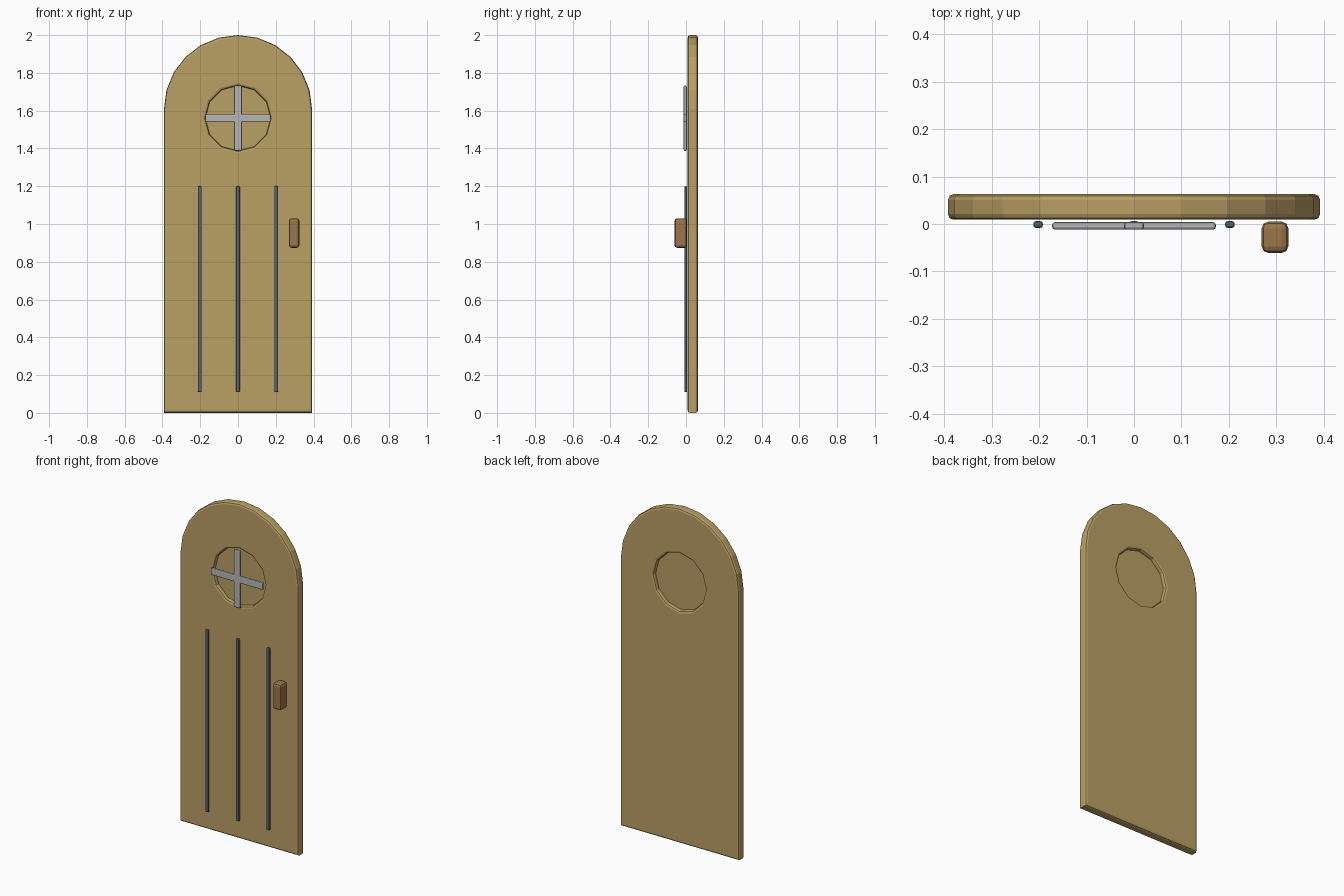
import bpy
import math

cube = bpy.data.objects.get("Cube")
if cube:
    bpy.data.objects.remove(cube, do_unlink=True)


def material(name, rgb):
    m = bpy.data.materials.new(name)
    m.use_nodes = True
    m.diffuse_color = (*rgb, 1)
    bsdf = next(n for n in m.node_tree.nodes if n.type == 'BSDF_PRINCIPLED')
    bsdf.inputs["Base Color"].default_value = (*rgb, 1)
    bsdf.inputs["Roughness"].default_value = 0.8
    return m


TAN = material("tan wood", (0.49, 0.35, 0.13))
BROWN = material("brown handle", (0.33, 0.18, 0.07))
GREY = material("light grey", (0.47, 0.47, 0.47))
SLATE = material("slate blue", (0.09, 0.13, 0.18))


def arc(cz, radius, start, end, steps):
    """Points on a circle in the x-z plane, with both ends included."""
    angles = [math.radians(start + (end - start) * i / steps) for i in range(steps + 1)]
    return [(radius * math.cos(a), cz + radius * math.sin(a)) for a in angles]


def slab(name, outlines, y, thickness, bevel, mat):
    """Upright filled plate; each outline after the first is a hole."""
    curve = bpy.data.curves.new(name, 'CURVE')
    curve.dimensions = '2D'
    curve.fill_mode = 'BOTH'
    curve.extrude = thickness / 2 - bevel
    curve.bevel_depth = bevel
    curve.bevel_resolution = 1
    for points in outlines:
        spline = curve.splines.new('POLY')
        spline.points.add(len(points) - 1)
        for p, (x, z) in zip(spline.points, points):
            p.co = (x, z, 0, 1)
        spline.use_cyclic_u = True
    curve.materials.append(mat)
    obj = bpy.data.objects.new(name, curve)
    bpy.context.collection.objects.link(obj)
    obj.location.y = y
    obj.rotation_euler.x = math.pi / 2
    bpy.ops.object.select_all(action='DESELECT')
    obj.select_set(True)
    bpy.context.view_layer.objects.active = obj
    bpy.ops.object.convert(target='MESH')
    obj = bpy.context.object
    bpy.ops.object.transform_apply(location=False, rotation=True, scale=False)
    bpy.ops.object.shade_flat()
    return obj


def block(name, center, size, bevel, mat, segments=2):
    """Box with rounded edges."""
    bpy.ops.mesh.primitive_cube_add(size=1, location=center)
    obj = bpy.context.object
    obj.name = name
    obj.scale = size
    bpy.ops.object.transform_apply(location=False, rotation=False, scale=True)
    mod = obj.modifiers.new("Rounded edges", 'BEVEL')
    mod.width = bevel
    mod.segments = segments
    obj.data.materials.append(mat)
    return obj


# Arched door with a round window opening
B = 0.012
HALF, SPRING, WINDOW_Z = 0.392, 1.608, 1.56
outer = [(-HALF + B, B), (HALF - B, B)] + arc(SPRING, HALF - B, 0, 180, 12)
hole = arc(WINDOW_Z, 0.185, 0, 360, 12)[:-1]
slab("door_panel", [outer, hole], 0.036, 0.054, B, TAN)

# Thin panel closing the window opening
pane = arc(WINDOW_Z, 0.188, 0, 360, 12)[:-1]
slab("window_panel", [pane], 0.036, 0.008, 0, TAN)

# Crossed window bars
block("window_bar_vertical", (0, -0.004, WINDOW_Z), (0.042, 0.016, 0.345), 0.006, GREY)
block("window_bar_horizontal", (0, -0.004, WINDOW_Z), (0.345, 0.016, 0.042), 0.006, GREY)

# Long vertical strips on the front
for side, x in (("right", -0.202), ("middle", 0), ("left", 0.202)):
    block("strip_" + side, (x, -0.001, 0.655), (0.02, 0.014, 1.09), 0.005, SLATE)

# Handle
block("handle", (0.297, -0.028, 0.952), (0.056, 0.066, 0.156), 0.014, BROWN)
